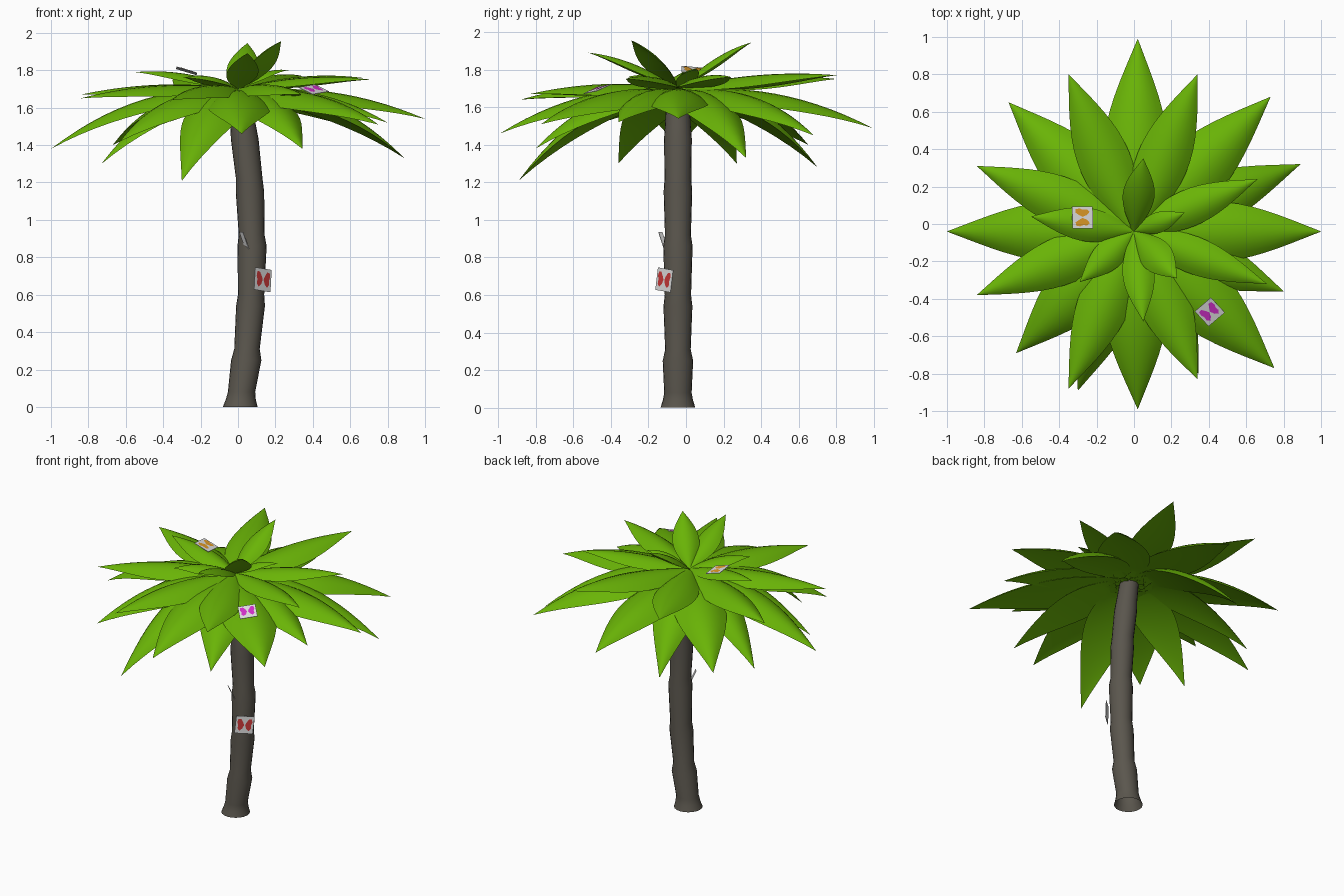
import bpy, bmesh, math
from mathutils import Vector, Matrix

if "Cube" in bpy.data.objects:
    bpy.data.objects.remove(bpy.data.objects["Cube"])


def material(name, rgb):
    m = bpy.data.materials.new(name)
    m.diffuse_color = (*rgb, 1)
    m.use_nodes = True
    m.node_tree.nodes["Principled BSDF"].inputs["Base Color"].default_value = m.diffuse_color
    return m


LEAF = material("leaf green", (0.142, 0.455, 0.002))
BARK = material("bark grey brown", (0.103, 0.093, 0.075))
WHITE = material("card white", (0.75, 0.75, 0.75))
RED = material("wing red", (0.6, 0.04, 0.04))
ORANGE = material("wing orange", (0.75, 0.33, 0.02))
MAGENTA = material("wing magenta", (0.65, 0.03, 0.6))


def finish(bm, name, mats, smooth=True):
    me = bpy.data.meshes.new(name)
    bm.to_mesh(me)
    bm.free()
    for m in mats:
        me.materials.append(m)
    ob = bpy.data.objects.new(name, me)
    bpy.context.collection.objects.link(ob)
    for p in me.polygons:
        p.use_smooth = smooth
    return ob


# Trunk: open tube of round rings along a gently bent line, with ridges
def trunk():
    rings = [(0, .012, .093), (.04, .015, .08), (.08, .019, .073), (.25, .044, .081),
             (.31, .048, .068), (.54, .067, .077), (.60, .07, .070), (.86, .075, .078),
             (.92, .073, .069), (1.15, .064, .076), (1.22, .06, .071),
             (1.43, .036, .074), (1.50, .028, .069), (1.69, .0, .06)]
    n = 20
    bm = bmesh.new()
    loops = []
    for z, x, r in rings:
        loops.append([bm.verts.new((x + r * math.cos(2 * math.pi * i / n),
                                    -.043 + r * math.sin(2 * math.pi * i / n), z)) for i in range(n)])
    for a, b in zip(loops, loops[1:]):
        for i in range(n):
            j = (i + 1) % n
            bm.faces.new((a[i], a[j], b[j], b[i]))
    finish(bm, "trunk", [BARK])


# Leaf: pointed arched blade, domed on top and nearly flat underneath
def leaf(name, tip, half_width, base_share):
    tip = Vector(tip)
    base = Vector((0.0, -0.04, 1.68 if tip.z < 1.6 else 1.70))
    out = tip - base
    side = Vector((-out.y, out.x, 0)).normalized()
    lift = 0.035 + 0.27 * max(0.0, 1.68 - tip.z)
    rows, cols = 14, 8
    bm = bmesh.new()
    for top in (True, False):
        grid = []
        for r in range(rows + 1):
            t = r / rows
            p = base + out * t + Vector((0, 0, lift * 4 * t * (1 - t)))
            tangent = out + Vector((0, 0, lift * 4 * (1 - 2 * t)))
            normal = tangent.cross(side).normalized()
            if normal.z < 0:
                normal.negate()
            w = half_width * math.sin(math.pi * t ** 0.85)
            w = max(w, base_share * half_width if t < .4 else 0.0005)
            row = []
            for c in range(cols + 1):
                u = 2 * c / cols - 1
                drop = abs(u) ** 2 if top else 0.88 + 0.12 * u * u
                row.append(bm.verts.new(p + side * u * w - normal * (0.45 * w * drop)))
            grid.append(row)
        faces = []
        for a, b in zip(grid, grid[1:]):
            for c in range(cols):
                faces.append(bm.faces.new((a[c], b[c], b[c + 1], a[c + 1])))
        bm.normal_update()
        if (sum(f.normal.z for f in faces) < 0) == top:
            bmesh.ops.reverse_faces(bm, faces=faces)
    finish(bm, name, [LEAF])


# Card: small white plate, optionally with butterfly wings as a thin plate
def card(name, centre, normal, across, size, wing_mat=None):
    n = Vector(normal).normalized()
    ax = Vector(across)
    ax = (ax - n * ax.dot(n)).normalized()
    ay = n.cross(ax)
    frame = Matrix.Translation(centre) @ Matrix((ax, ay, n)).transposed().to_4x4()
    bm = bmesh.new()
    w, h = size[0] / 2, size[1] / 2
    bmesh.ops.create_cube(bm, size=1, matrix=frame @ Matrix.Diagonal((*size, .003, 1)))
    if wing_mat:
        # one outline per side, from the body out round both wing lobes
        outline = [(.05, .0), (.16, .26), (.44, .7), (.74, .68), (.82, .3), (.7, -.02),
                   (.74, -.4), (.52, -.68), (.22, -.42)]
        for sx in (-1, 1):
            f = bm.faces.new([bm.verts.new(frame @ Vector((sx * x * w, y * h, .004))) for x, y in outline])
            f.normal_update()
            if f.normal.dot(n) < 0:
                f.normal_flip()
            f.material_index = 1
    finish(bm, name, [WHITE] + ([wing_mat] if wing_mat else []), smooth=False)


trunk()

# Leaf tips and half widths, grouped by how they hang
low = [(.02, .99, 1.49, .17), (.73, .68, 1.45, .17), (-.67, .65, 1.40, .17),
       (-.28, .70, 1.28, .15), (.89, .32, 1.33, .15), (1.0, -.04, 1.54, .16),
       (.80, -.36, 1.52, .14), (.75, -.77, 1.51, .18), (.345, -.80, 1.38, .16),
       (.02, -.99, 1.46, .17), (-.30, -.89, 1.21, .16), (-.63, -.69, 1.42, .17),
       (-.73, -.36, 1.30, .14), (-1.0, -.04, 1.38, .16), (-.73, .27, 1.30, .14)]
flat = [(.34, .80, 1.77, .14), (-.35, .80, 1.75, .14), (-.84, .31, 1.67, .13),
        (-.84, -.38, 1.65, .13), (-.35, -.88, 1.64, .14), (.34, -.83, 1.67, .14)]
crown = [(-.55, .04, 1.79, .09), (.66, .24, 1.76, .10), (.71, -.32, 1.75, .10),
         (.05, .35, 1.945, .085), (.23, -.29, 1.955, .088), (.05, -.52, 1.89, .085),
         (-.29, -.31, 1.76, .08), (.27, .06, 1.80, .055)]
for label, group, share in (("hanging_leaf", low, .55), ("spreading_leaf", flat, .45),
                            ("crown_leaf", crown, .2)):
    for i, (x, y, z, w) in enumerate(group):
        leaf(f"{label}_{i + 1}", (x, y, z), w, share)

# Butterfly cards on the leaves and trunk, and a thin card edge on the trunk
card("orange_butterfly_card", (-.275, .035, 1.797), (.3, .1, 1), (0, 1, 0), (.118, .115), ORANGE)
card("magenta_butterfly_card", (.405, -.47, 1.697), (.12, -.35, 1), (.73, .68, 0), (.115, .115), MAGENTA)
card("red_butterfly_card", (.132, -.115, .68), (.68, -.73, .05), (.7, .7, -.12), (.12, .12), RED)
card("white_card", (.033, -.122, .89), (-.7, -.65, -.45), (.68, -.73, 0), (.028, .1))
